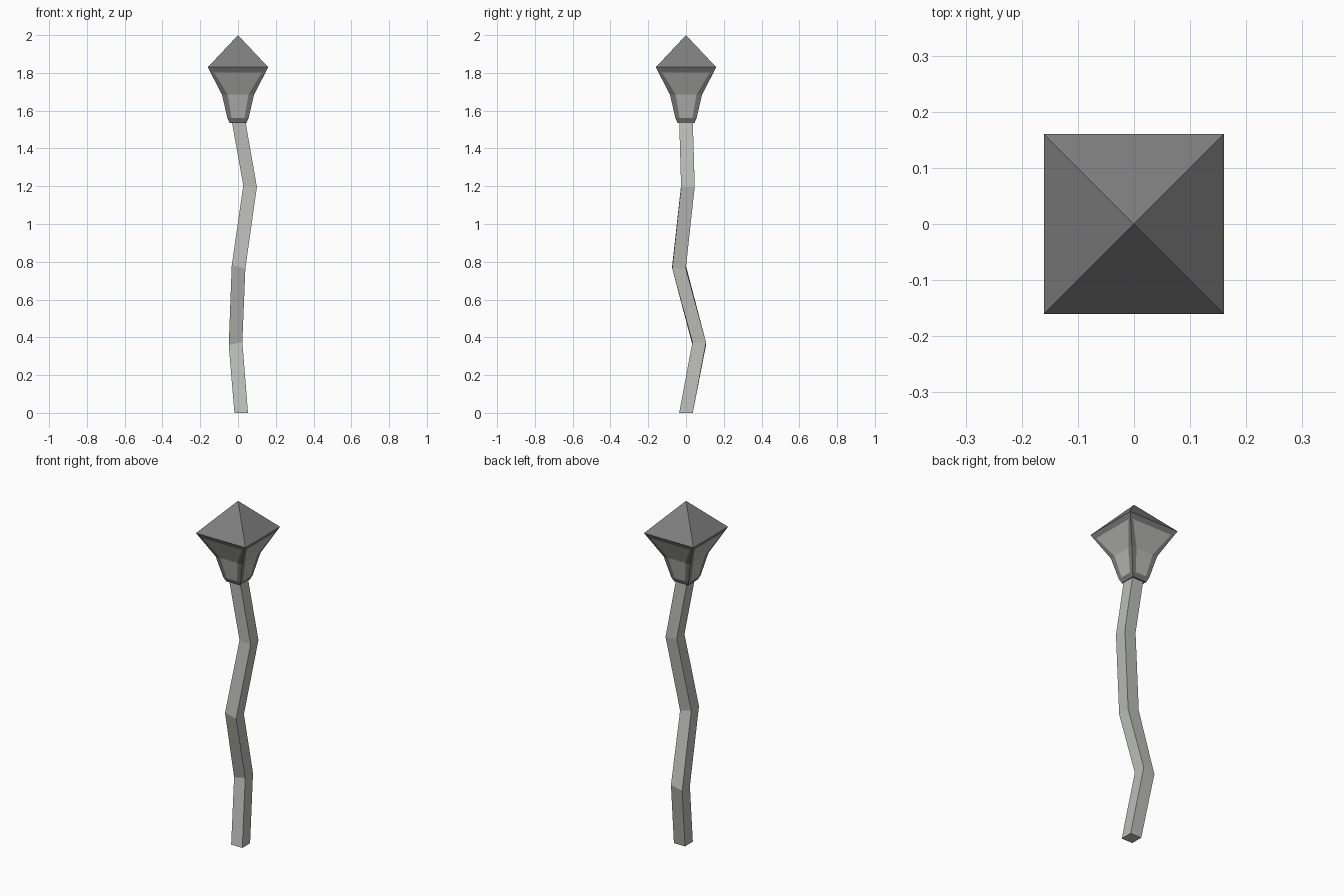
import bpy
import bmesh
from mathutils import Matrix, Vector

cube = bpy.data.objects.get("Cube")
if cube:
    bpy.data.objects.remove(cube, do_unlink=True)


def material(name, r, g, b):
    mat = bpy.data.materials.new(name)
    mat.use_nodes = True
    mat.diffuse_color = (r, g, b, 1)
    mat.node_tree.nodes["Principled BSDF"].inputs["Base Color"].default_value = (r, g, b, 1)
    return mat


iron = material("dark iron", 0.21, 0.21, 0.21)
glass = material("pale glass", 0.48, 0.48, 0.47)
stone = material("light post grey", 0.5, 0.51, 0.47)


def add_object(name, bm, *mats):
    bmesh.ops.remove_doubles(bm, verts=bm.verts, dist=0.0005)
    bmesh.ops.recalc_face_normals(bm, faces=bm.faces)
    mesh = bpy.data.meshes.new(name)
    bm.to_mesh(mesh)
    bm.free()
    for mat in mats:
        mesh.materials.append(mat)
    obj = bpy.data.objects.new(name, mesh)
    bpy.context.collection.objects.link(obj)
    return obj


def square(bm, x, y, z, half, tilt=0):
    corners = [(-1, -1), (1, -1), (1, 1), (-1, 1)]
    return [bm.verts.new((x + half * u, y + half * v, z + half * tilt * u)) for u, v in corners]


# Crooked post: centre x, y, z and sideways tilt of each bend
bends = [(0.017, 0, 0, 0), (-0.013, 0.07, 0.367, 0.2), (0.003, -0.037, 0.773, -0.25),
         (0.064, 0.01, 1.2, -0.1), (0.003, 0, 1.545, 0)]
bm = bmesh.new()
rings = [square(bm, x, y, z, 0.036, t) for x, y, z, t in bends]
for low, high in zip(rings, rings[1:]):
    for i in range(4):
        j = (i + 1) % 4
        bm.faces.new((low[i], low[j], high[j], high[i]))
bm.faces.new(rings[0][::-1])
bm.faces.new(rings[-1])
add_object("crooked_post", bm, stone)

# Lantern body: height, outer half width and pane half width of each row
rows = [(1.535, 0.045, 0.03), (1.56, 0.056, 0.034), (1.685, 0.085, 0.055),
        (1.803, 0.146, 0.128), (1.83, 0.16, 0.14)]
bm = bmesh.new()
for side in range(4):
    turn = Matrix.Rotation(side * 1.5707963, 3, "Z")
    grid = [[bm.verts.new(turn @ Vector((x, -out, z))) for x in (-out, -pane, pane, out)]
            for z, out, pane in rows]
    for r in range(len(rows) - 1):
        for c in range(3):
            face = bm.faces.new((grid[r][c], grid[r][c + 1], grid[r + 1][c + 1], grid[r + 1][c]))
            # Middle column between the rims is glass
            face.material_index = 1 if c == 1 and r in (1, 2) else 0
bmesh.ops.remove_doubles(bm, verts=bm.verts, dist=0.0005)
bmesh.ops.holes_fill(bm, edges=[e for e in bm.edges if e.is_boundary], sides=0)
add_object("lantern_body", bm, iron, glass)

# Pyramid roof
bm = bmesh.new()
eaves = square(bm, 0, 0, 1.83, 0.16)
tip = bm.verts.new((0, 0, 2))
for i in range(4):
    bm.faces.new((eaves[i], eaves[(i + 1) % 4], tip))
add_object("lantern_roof", bm, iron)
